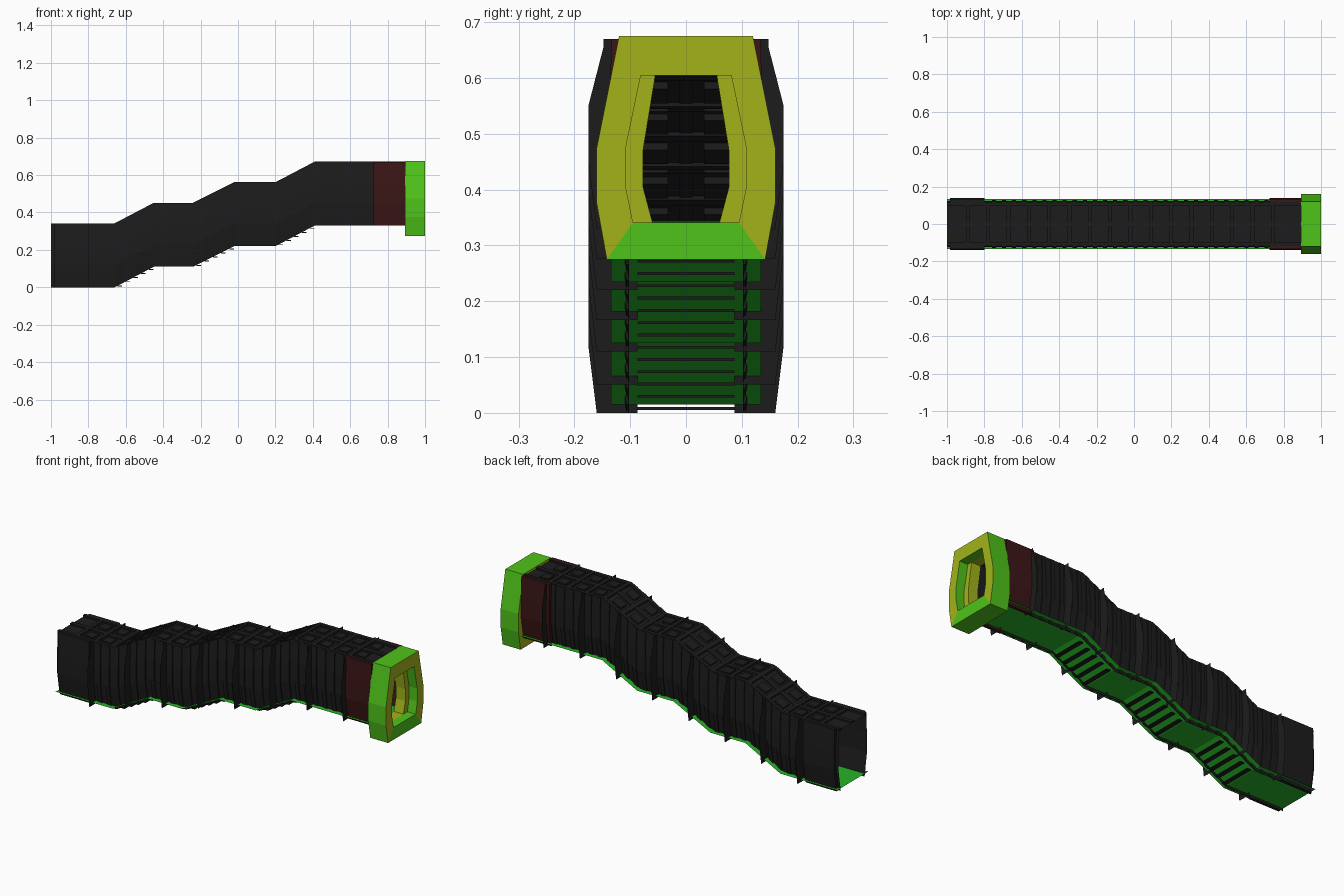
import bpy, bmesh

if "Cube" in bpy.data.objects:
    bpy.data.objects.remove(bpy.data.objects["Cube"])

# Floor path of the corridor: three ramps joined by level landings
PATH = [(-1, 0), (-.66, 0), (-.45, .11), (-.24, .11), (-.02, .22), (.2, .22), (.41, .33), (1, .33)]
RAMPS = [(PATH[i], PATH[i + 1]) for i in (1, 3, 5)]


def floor_z(x):
    for (xa, za), (xb, zb) in zip(PATH, PATH[1:]):
        if x <= xb:
            return za + (zb - za) * (x - xa) / (xb - xa)
    return PATH[-1][1]


def material(name, r, g, b):
    m = bpy.data.materials.new(name)
    m.diffuse_color = (r, g, b, 1)
    m.use_nodes = True
    m.node_tree.nodes["Principled BSDF"].inputs["Base Color"].default_value = m.diffuse_color
    return m


BLACK = material("black_metal", .012, .012, .012)
RED = material("dark_red_metal", .045, .008, .008)
GREEN = material("green_floor", .02, .45, .02)
LIME = material("lime_frame", .36, .45, .01)
BRIGHT = material("bright_green_frame", .08, .55, .01)


def finish(name, bm, *mats):
    me = bpy.data.meshes.new(name)
    bm.to_mesh(me)
    bm.free()
    ob = bpy.data.objects.new(name, me)
    bpy.context.collection.objects.link(ob)
    for m in mats:
        me.materials.append(m)
    return ob


def sweep(bm, section, x0, x1, closed=False):
    """Run a (y, z) section along the path between two x positions."""
    xs = [x0] + [p[0] for p in PATH if x0 < p[0] < x1] + [x1]
    rows = [[bm.verts.new((x, y, z + floor_z(x))) for y, z in section] for x in xs]
    n = len(section)
    for a, b in zip(rows, rows[1:]):
        for i in range(n if closed else n - 1):
            j = (i + 1) % n
            bm.faces.new((a[i], a[j], b[j], b[i]))
    if closed:
        bm.faces.new(rows[0][::-1])
        bm.faces.new(rows[-1])


def rect(y0, y1, z0, z1):
    return [(y0, z0), (y1, z0), (y1, z1), (y0, z1)]


def both_sides(section):
    return [[(s * y, z) for y, z in section] for s in (1, -1)]


WALL = [(.102, 0), (.122, .12), (.122, .22), (.117, .34)]


def wall(offset):
    return [(y + offset, z) for y, z in WALL]


# Green floor sheet
bm = bmesh.new()
sweep(bm, [(-.134, .015), (.134, .015)], -1, .9)
finish("floor", bm, GREEN)

# Side walls and ceiling shell
bm = bmesh.new()
for s in both_sides(WALL):
    sweep(bm, s, -1, .9)
finish("side_walls", bm, BLACK)
bm = bmesh.new()
sweep(bm, [(-.118, .332), (.118, .332)], -1, .9)
for s in both_sides(rect(.1, .118, .328, .342)):
    sweep(bm, s, -1, .9, True)
sweep(bm, rect(-.012, .012, .33, .34), -1, .9, True)
finish("ceiling", bm, BLACK)

# Shallow upright wall strips
bm = bmesh.new()
x = -.76
while x < .7:
    for s in both_sides(WALL + wall(.005)[::-1]):
        sweep(bm, s, x, x + .022, True)
    x += .054
finish("wall_strips", bm, BLACK)

# Thicker wall panels at the two ends
for name, x0, x1, mat in (("lower_end_panels", -.985, -.8, BLACK), ("upper_end_panels", .725, .895, RED)):
    bm = bmesh.new()
    for s in both_sides(WALL + wall(.016)[::-1]):
        sweep(bm, s, x0, x1, True)
    finish(name, bm, mat)

# Ceiling cross bars and square blocks, two rows per module
bm = bmesh.new()
MODULES = [-.78 + .2175 * i for i in range(8)]
for c in MODULES:
    for dx in (-.109, 0):
        sweep(bm, rect(-.117, .117, .325, .342), c + dx - .01, c + dx + .01, True)
    for dx in (-.055, .05):
        for s in both_sides(rect(.032, .085, .32, .34)):
            sweep(bm, s, c + dx - .025, c + dx + .025, True)
finish("ceiling_bars_and_blocks", bm, BLACK)

# Thin outer fins standing across the corridor
FIN = [(.087, 0), (.16, 0), (.175, .12), (.175, .22), (.148, .325), (.148, .34),
       (.08, .34), (.08, .325), (.115, .325), (.12, .22), (.12, .12), (.1, .015), (.087, .015)]
bm = bmesh.new()
for x in MODULES:
    for s in both_sides(FIN):
        bm.faces.new([bm.verts.new((x, y, z + floor_z(x))) for y, z in s])
finish("outer_fins", bm, BLACK)

# Ramp treads
bm = bmesh.new()
for (xa, za), (xb, zb) in RAMPS:
    for i in range(5):
        t = (i + .35) / 5
        x, z = xa + (xb - xa) * t, za + (zb - za) * t
        r = bmesh.ops.create_cube(bm, size=1)["verts"]
        for v in r:
            v.co = (v.co.x * .024 + x + .014, v.co.y * .174, v.co.z * .005 + z)
finish("ramp_treads", bm, BLACK)


# Door frame: loops of the ring joined one after another
def loop(bm, x, half):
    pts = half + [(-y, z) for y, z in half[::-1]]
    return [bm.verts.new((x, y, z)) for y, z in pts]


OUTER = [(.142, .275), (.16, .375), (.16, .475), (.12, .675)]
MOUTH = [(.095, .341), (.108, .405), (.108, .475), (.081, .605)]
THROAT = [(.06, .341), (.077, .405), (.077, .47), (.055, .605)]
bm = bmesh.new()
rings = [loop(bm, x, h) for x, h in ((.893, THROAT), (.893, OUTER), (1, OUTER), (1, MOUTH), (.95, MOUTH), (.95, THROAT))]
for k in range(6):
    a, b = rings[k], rings[(k + 1) % 6]
    for i in range(8):
        j = (i + 1) % 8
        f = bm.faces.new((a[i], a[j], b[j], b[i]))
        low = k == 2 and i == 7
        f.material_index = 1 if k in (1, 3) or low else 0
bmesh.ops.remove_doubles(bm, verts=bm.verts, dist=1e-5)
bmesh.ops.recalc_face_normals(bm, faces=bm.faces)
finish("door_frame", bm, LIME, BRIGHT)
